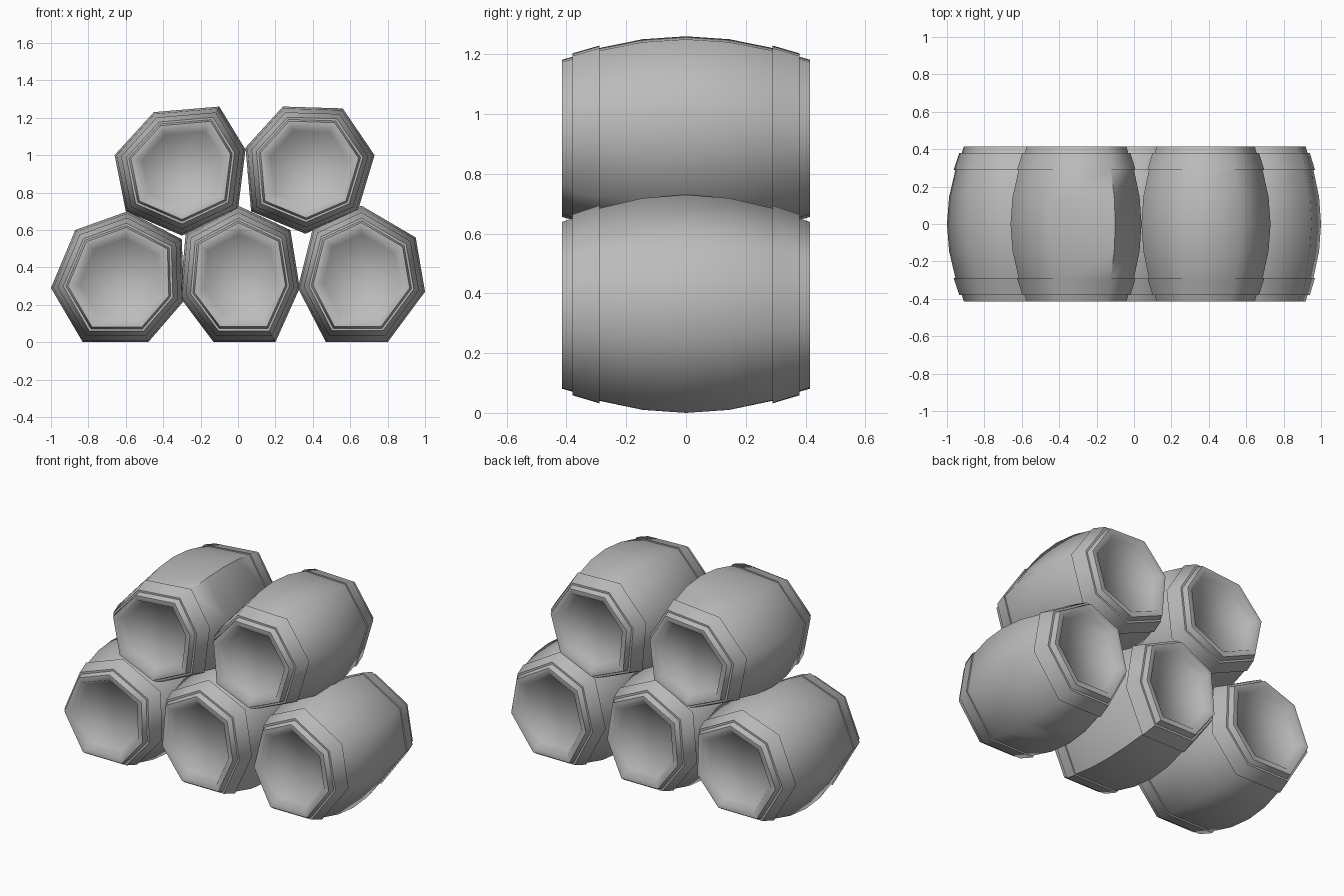
import bpy, bmesh, math

cube = bpy.data.objects.get("Cube")
if cube:
    bpy.data.objects.remove(cube, do_unlink=True)

grey = bpy.data.materials.new("barrel_grey")
grey.use_nodes = True
colour = (0.5, 0.5, 0.5, 1)
grey.diffuse_color = colour
grey.node_tree.nodes["Principled BSDF"].inputs["Base Color"].default_value = colour


def loft(name, outline, profile, closed, smooth_angle):
    """Scale a seven-sided outline about its middle along a (y, scale) profile."""
    cx = sum(p[0] for p in outline) / len(outline)
    cz = sum(p[1] for p in outline) / len(outline)
    bm = bmesh.new()
    rings = [[bm.verts.new((cx + (x - cx) * s, y, cz + (z - cz) * s))
              for x, z in outline] for y, s in profile]
    pairs = list(zip(rings, rings[1:]))
    if closed:
        pairs.append((rings[-1], rings[0]))
    else:
        bm.faces.new(rings[0])
        bm.faces.new(rings[-1])
    n = len(outline)
    for a, b in pairs:
        for i in range(n):
            j = (i + 1) % n
            bm.faces.new((a[i], a[j], b[j], b[i]))
    bmesh.ops.recalc_face_normals(bm, faces=bm.faces)
    mesh = bpy.data.meshes.new(name)
    bm.to_mesh(mesh)
    bm.free()
    mesh.materials.append(grey)
    obj = bpy.data.objects.new(name, mesh)
    bpy.context.collection.objects.link(obj)
    bpy.ops.object.select_all(action="DESELECT")
    obj.select_set(True)
    bpy.context.view_layer.objects.active = obj
    bpy.ops.object.shade_smooth_by_angle(angle=math.radians(smooth_angle))


# Uneven seven-sided cross-section of each barrel at its widest, as (x, z)
barrels = {
    "lower_right": [(-1, .29), (-.87, .6), (-.59, .7), (-.3, .55),
                    (-.29, .22), (-.48, 0), (-.83, 0)],
    "lower_middle": [(0, .73), (.28, .6), (.33, .29), (.2, 0),
                     (-.13, 0), (-.31, .24), (-.28, .58)],
    "lower_left": [(.66, .73), (.95, .56), (1, .27), (.8, 0),
                   (.47, 0), (.32, .29), (.4, .61)],
    "upper_right": [(-.66, 1), (-.45, 1.23), (-.1, 1.26), (.04, 1.03),
                    (0, .71), (-.3, .57), (-.6, .7)],
    "upper_left": [(.24, 1.26), (.56, 1.25), (.73, 1), (.64, .7),
                   (.36, .58), (.07, .7), (.04, 1.04)],
}

# Half profile from the sunken lid, over the rim, out to the belly
half = [(-.375, .6), (-.415, .67), (-.415, .76), (-.38, .79),
        (-.29, .88), (-.145, .97)]
body = half + [(0, 1)] + [(-y, s) for y, s in reversed(half)]
hoop = [(-.29, .86), (-.29, .905), (-.38, .825), (-.38, .77)]

for place, outline in barrels.items():
    loft(place + "_barrel", outline, body, False, 62)
    loft(place + "_front_hoop", outline, hoop, True, 62)
    loft(place + "_back_hoop", outline, [(-y, s) for y, s in hoop], True, 62)
